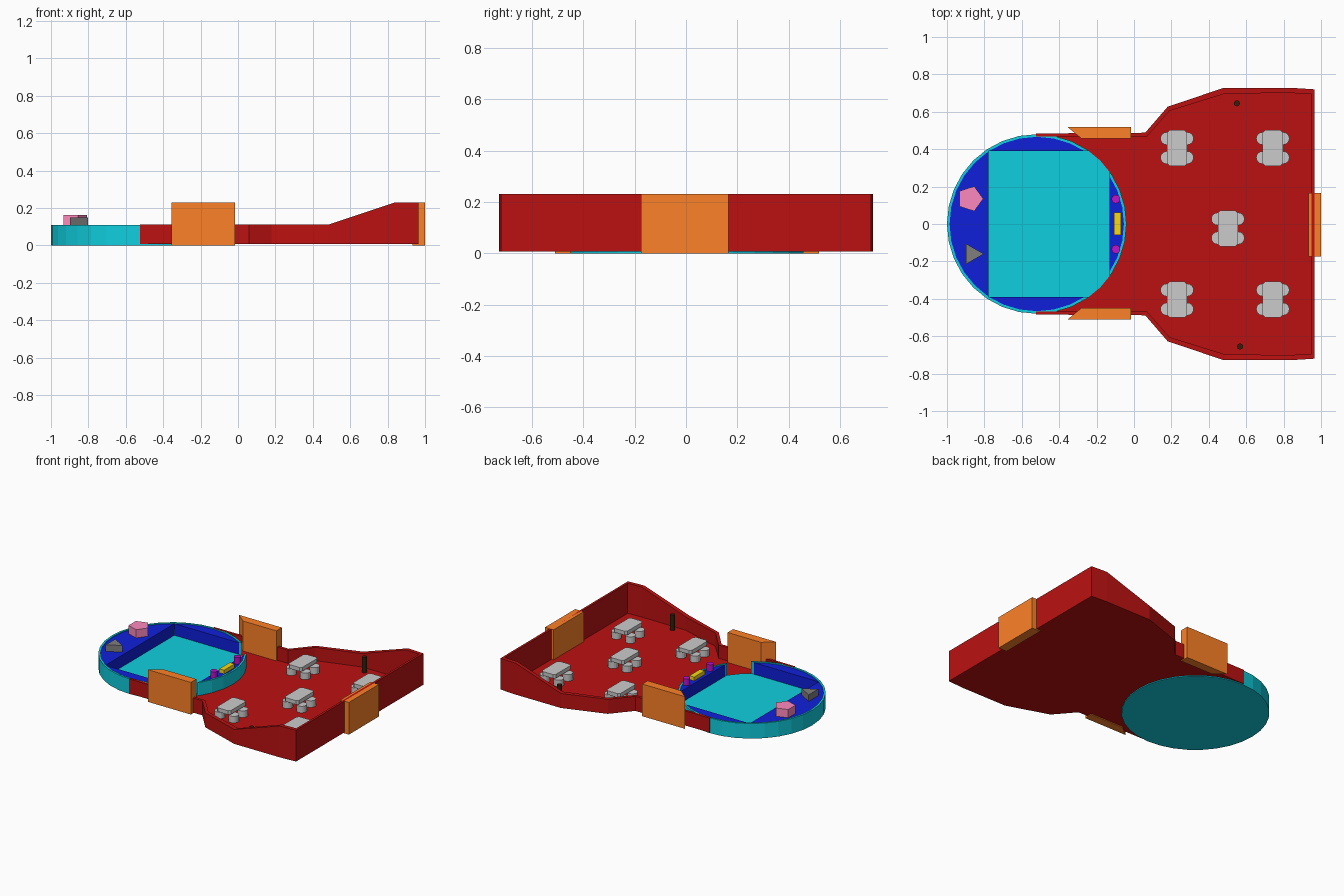
import bpy, bmesh, math

if "Cube" in bpy.data.objects:
    bpy.data.objects.remove(bpy.data.objects["Cube"])

def material(name, r, g, b):
    m = bpy.data.materials.new(name)
    m.diffuse_color = (r, g, b, 1)
    m.use_nodes = True
    m.node_tree.nodes["Principled BSDF"].inputs["Base Color"].default_value = m.diffuse_color
    return m

TEAL = material("teal", .005, .62, .74)
BLUE = material("blue", .005, .014, .70)
RED = material("red", .50, .0056, .0056)
ORANGE = material("orange", .98, .22, .021)
YELLOW = material("yellow", .93, .70, .009)
PINK = material("pink", .98, .25, .51)
PURPLE = material("purple", .51, .006, .62)
DARK = material("dark_grey", .21, .21, .21)
BROWN = material("brown", .04, .012, .003)

def finish(name, bm, mat=None):
    bmesh.ops.recalc_face_normals(bm, faces=bm.faces)
    me = bpy.data.meshes.new(name)
    bm.to_mesh(me)
    bm.free()
    ob = bpy.data.objects.new(name, me)
    bpy.context.collection.objects.link(ob)
    if mat:
        me.materials.append(mat)
    return ob

def prism(name, pts, z0, z1, mat=None):
    bm = bmesh.new()
    low = [bm.verts.new((x, y, z0)) for x, y in pts]
    top = [bm.verts.new((x, y, z1)) for x, y in pts]
    bm.faces.new(low)
    bm.faces.new(top)
    for i in range(len(pts)):
        j = (i + 1) % len(pts)
        bm.faces.new((low[i], low[j], top[j], top[i]))
    return finish(name, bm, mat)

def ngon(cx, cy, r, n):
    return [(cx + r * math.cos(2 * math.pi * i / n),
             cy + r * math.sin(2 * math.pi * i / n)) for i in range(n)]

def rect(x0, x1, y0, y1):
    return [(x0, y0), (x1, y0), (x1, y1), (x0, y1)]

def cut(ob, cutter):
    mod = ob.modifiers.new("cut", 'BOOLEAN')
    mod.operation = 'DIFFERENCE'
    mod.solver = 'EXACT'
    mod.object = cutter
    bpy.context.view_layer.objects.active = ob
    bpy.ops.object.modifier_apply(modifier=mod.name)

# Round pool stage: floor, rim and blue deck, with a rectangular basin cut through
CX, SIDES = -.52, 32
prism("pool_floor", ngon(CX, 0, .48, SIDES), 0, .02, TEAL)
rim = prism("pool_rim", ngon(CX, 0, .48, SIDES), .018, .108, TEAL)
deck = prism("pool_deck", ngon(CX, 0, .467, SIDES), .018, .103, BLUE)
bore = prism("bore_cutter", ngon(CX, 0, .466, SIDES), -.1, .3)
basin = prism("basin_cutter", rect(-.777, -.13, -.39, .39), -.1, .3)
cut(rim, bore)
cut(rim, basin)
cut(deck, basin)
for c in (bore, basin):
    bpy.data.objects.remove(c)

# Hall floor and wall: outer x, y, inner x, y, wall top
half = [(-.525, .484, -.525, .468, .11), (.06, .488, .07, .468, .11),
        (.18, .627, .19, .605, .11), (.48, .728, .49, .698, .11),
        (.84, .728, .84, .70, .23), (.964, .72, .948, .695, .23)]
stations = half + [(a, -b, c, -d, h) for a, b, c, d, h in reversed(half)]
prism("hall_floor", [(s[0], s[1]) for s in stations], .006, .015, RED)

bm = bmesh.new()
rings = [[bm.verts.new(p) for p in ((a, b, .006), (a, b, h), (c, d, h), (c, d, .006))]
         for a, b, c, d, h in stations]
for r, s in zip(rings, rings[1:]):
    for i in range(4):
        j = (i + 1) % 4
        bm.faces.new((r[i], r[j], s[j], s[i]))
bm.faces.new(rings[0])
bm.faces.new(rings[-1])
finish("hall_wall", bm, RED)

# Orange doors
for side, label in ((1, "back"), (-1, "front")):
    prism(f"{label}_door", [(x, .004 + side * y) for x, y in
          ((-.355, .514), (-.016, .514), (-.016, .452), (-.28, .452))], 0, .23, ORANGE)
prism("right_door", rect(.932, 1, -.175, .165), 0, .23, ORANGE)

# Tables, each with a chamfered top, pedestal and four stools
for k, (x, y) in enumerate(((.23, .406), (.742, .406), (.502, -.024), (.23, -.404), (.742, -.404))):
    w, l, c = .054, .096, .014
    top = [(-w + c, -l), (w - c, -l), (w, -l + c), (w, l - c),
           (w - c, l), (-w + c, l), (-w, l - c), (-w, -l + c)]
    prism(f"table_top_{k}", [(x + a, y + b) for a, b in top], .072, .1)
    prism(f"table_leg_{k}", ngon(x, y, .015, 12), .01, .075)
    for i, sx in enumerate((-1, 1)):
        for j, sy in enumerate((-1, 1)):
            prism(f"stool_{k}_{i}{j}", ngon(x + sx * .055, y + sy * .051, .034, 16), .01, .062)

# Posts on the hall floor
prism("back_post", ngon(.55, .645, .016, 12), .01, .125, BROWN)
prism("front_post", ngon(.567, -.655, .016, 12), .01, .125, BROWN)

# Pieces on the pool deck
prism("pentagon_block", ngon(-.876, .135, .07, 5), .1, .162, PINK)
prism("triangle_block", ngon(-.866, -.16, .063, 3), .1, .15, DARK)
prism("counter", rect(-.108, -.07, -.058, .062), .1, .13, YELLOW)
for k, y in enumerate((.133, -.135)):
    prism(f"deck_stool_{k}", ngon(-.097, y, .023, 16), .1, .15, PURPLE)
